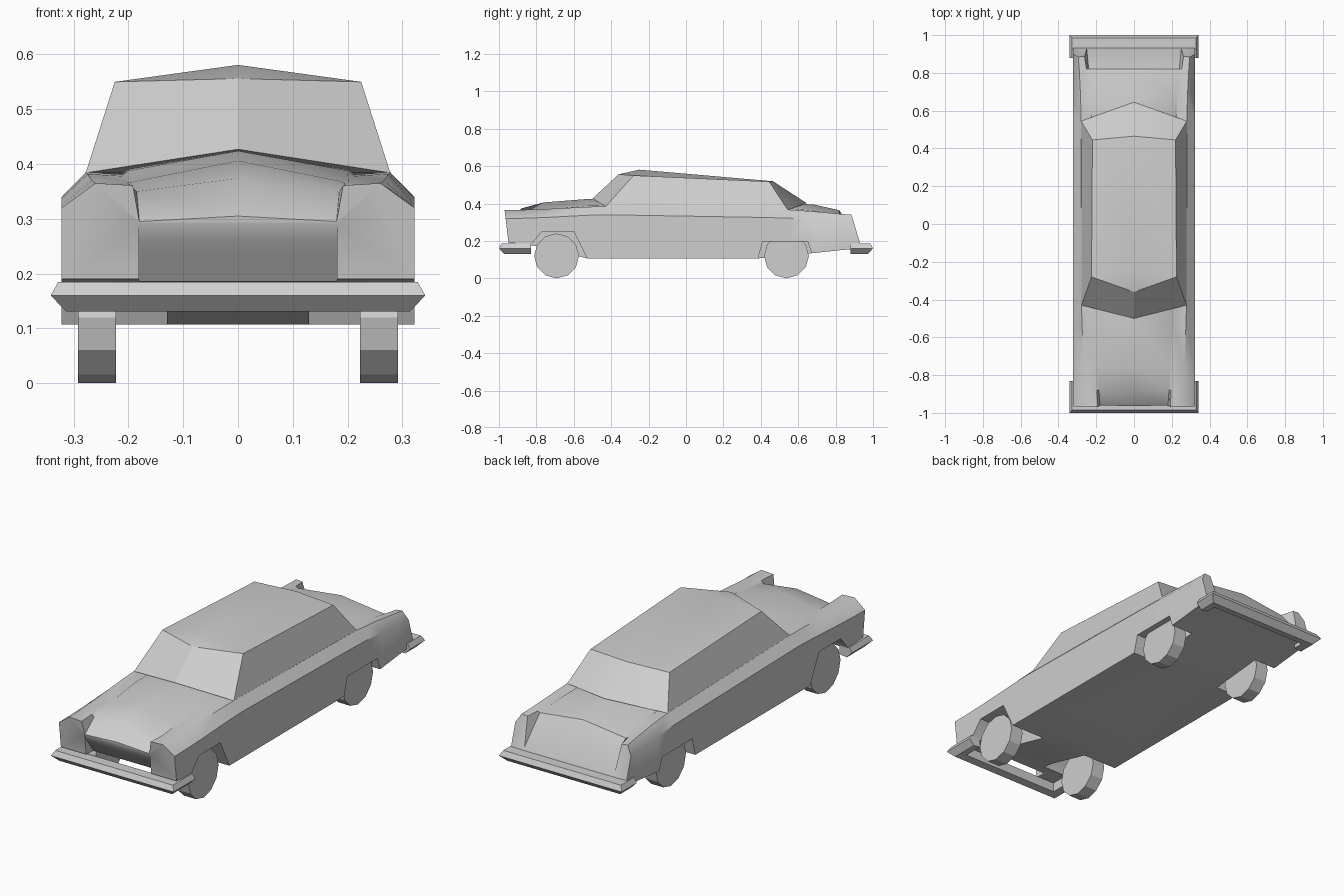
import bpy
import bmesh
import math

cube = bpy.data.objects.get("Cube")
if cube:
    bpy.data.objects.remove(cube, do_unlink=True)

# One plain paint for the whole car
TONE = (0.62, 0.62, 0.62, 1)
paint = bpy.data.materials.new("light_grey")
paint.use_nodes = True
paint.diffuse_color = TONE
paint.node_tree.nodes["Principled BSDF"].inputs["Base Color"].default_value = TONE


def make(name, verts, faces):
    """Mesh object with outward normals and the shared paint."""
    mesh = bpy.data.meshes.new(name)
    mesh.from_pydata(verts, [], faces)
    bm = bmesh.new()
    bm.from_mesh(mesh)
    bmesh.ops.remove_doubles(bm, verts=bm.verts, dist=0.0001)
    bmesh.ops.recalc_face_normals(bm, faces=bm.faces)
    bm.to_mesh(mesh)
    bm.free()
    mesh.materials.append(paint)
    obj = bpy.data.objects.new(name, mesh)
    bpy.context.collection.objects.link(obj)
    return obj


def activate(obj):
    bpy.ops.object.select_all(action="DESELECT")
    obj.select_set(True)
    bpy.context.view_layer.objects.active = obj


def smooth(obj, degrees):
    activate(obj)
    bpy.ops.object.shade_smooth_by_angle(angle=math.radians(degrees))


def loft(name, rings):
    """Closed skin over equal rings, capped at both ends."""
    n, last = len(rings[0]), len(rings) - 1
    verts = [p for ring in rings for p in ring]
    faces = [(r * n + i, r * n + (i + 1) % n, (r + 1) * n + (i + 1) % n, (r + 1) * n + i)
             for r in range(last) for i in range(n)]
    faces += [tuple(range(n)), tuple(range(last * n, last * n + n))]
    return make(name, verts, faces)


def prism(name, outline, x0, x1):
    """Side outline of (y, z) points pushed across from x0 to x1."""
    return loft(name, [[(x, y, z) for y, z in outline] for x in (x0, x1)])


def cut(target, cutter):
    cutter.hide_render = True
    mod = target.modifiers.new("cut", "BOOLEAN")
    mod.operation = "DIFFERENCE"
    mod.solver = "EXACT"
    mod.object = cutter
    activate(target)
    bpy.ops.object.modifier_apply(modifier=mod.name)
    bpy.data.objects.remove(cutter, do_unlink=True)


# Lower body: y, end slant, floor, crest x, crest z, valley x, valley z, centre z
HALF = 0.322
STATIONS = [
    (-0.97, 0.12, 0.19, 0.26, 0.365, 0.18, 0.295, 0.305),
    (-0.88, 0, 0.185, 0.262, 0.366, 0.185, 0.35, 0.374),
    (-0.76, 0, 0.165, 0.267, 0.37, 0.19, 0.368, 0.406),
    (-0.53, 0, 0.107, 0.275, 0.382, 0.2, 0.388, 0.424),
    (-0.43, 0, 0.107, 0.278, 0.385, 0.2, 0.39, 0.42),
    (0.39, 0, 0.107, 0.28, 0.371, 0.2, 0.378, 0.4),
    (0.55, 0, 0.122, 0.28, 0.367, 0.21, 0.374, 0.4),
    (0.68, 0, 0.135, 0.283, 0.358, 0.22, 0.362, 0.395),
    (0.82, 0, 0.15, 0.29, 0.345, 0.24, 0.335, 0.364),
    (0.885, 0.3, 0.16, 0.295, 0.34, 0.25, 0.2, 0.2),
]


def body_ring(y, slant, floor, cx, cz, vx, vz, mid):
    half = [(HALF, floor), (HALF, cz - 0.045), (cx, cz), (vx + 0.012, cz - 0.004), (vx, vz)]
    ring = [(0, floor)] + half + [(0, mid)] + [(-x, z) for x, z in reversed(half)]
    return [(x, y + slant * (cz - z), z) for x, z in ring]


body = loft("lower_body", [body_ring(*s) for s in STATIONS])

# Wheel arches cut from both sides
FRONT_ARCH = [(-0.86, 0.05), (-0.83, 0.18), (-0.77, 0.25), (-0.6, 0.25), (-0.53, 0.11), (-0.5, 0.05)]
REAR_ARCH = [(0.37, 0.05), (0.41, 0.197), (0.65, 0.197), (0.7, 0.05)]
for outline, inner in ((FRONT_ARCH, 0.13), (REAR_ARCH, 0.2)):
    for side in (-1, 1):
        cut(body, prism("arch_cutter", outline, side * inner, side * 0.4))

# Grille recess curving back under the bonnet lip
GRILLE = [(-1.02, 0.293), (-0.962, 0.293), (-0.945, 0.26), (-0.918, 0.225), (-0.88, 0.17), (-1.02, 0.17)]
cut(body, prism("grille_cutter", GRILLE, -0.181, 0.181))
smooth(body, 42)

# Cabin: one half, mirrored across the centre
cabin_points = [
    (0, -0.5, 0.427), (0.278, -0.43, 0.384), (0.28, 0.545, 0.366), (0, 0.645, 0.402),
    (0, -0.36, 0.556), (0.225, -0.28, 0.55), (0.22, 0.445, 0.517), (0, 0.465, 0.519),
    (0, -0.25, 0.581),
]
cabin_faces = [
    (0, 1, 5, 4),            # windscreen
    (1, 2, 6, 5),            # side glass
    (2, 3, 7, 6),            # rear window
    (4, 5, 8), (5, 6, 7, 8)  # roof
]
mirrored = [(-x, y, z) for x, y, z in cabin_points]
shift = len(cabin_points)
cabin = make("cabin", cabin_points + mirrored,
             cabin_faces + [tuple(i + shift for i in reversed(f)) for f in cabin_faces]
             + [(0, 1, 2, 3, 2 + shift, 1 + shift)])
smooth(cabin, 25)

# Bumpers: a pointed section swept round a U path
SECTION = [(-0.045, 0.137), (-0.006, 0.131), (0.022, 0.16), (0.008, 0.185), (-0.045, 0.185)]


def bumper(name, end, inner_y):
    path = [(1, inner_y, 0), (1, 0.978, 1), (-1, 0.978, 1), (-1, inner_y, 0)]
    return loft(name, [[(sx * (0.32 + o), end * (y + o * out), z) for o, z in SECTION]
                       for sx, y, out in path])


smooth(bumper("front_bumper", -1, 0.83), 50)
smooth(bumper("rear_bumper", 1, 0.88), 50)

# Wheels: plain twelve-sided discs
RADIUS = 0.12
for label, y in (("front", -0.692), ("rear", 0.537)):
    rim = [(y + RADIUS * math.sin(math.tau * i / 12), RADIUS - RADIUS * math.cos(math.tau * i / 12))
           for i in range(12)]
    for side, sign in (("left", 1), ("right", -1)):
        prism(f"{label}_{side}_wheel", rim, sign * 0.223, sign * 0.292)
